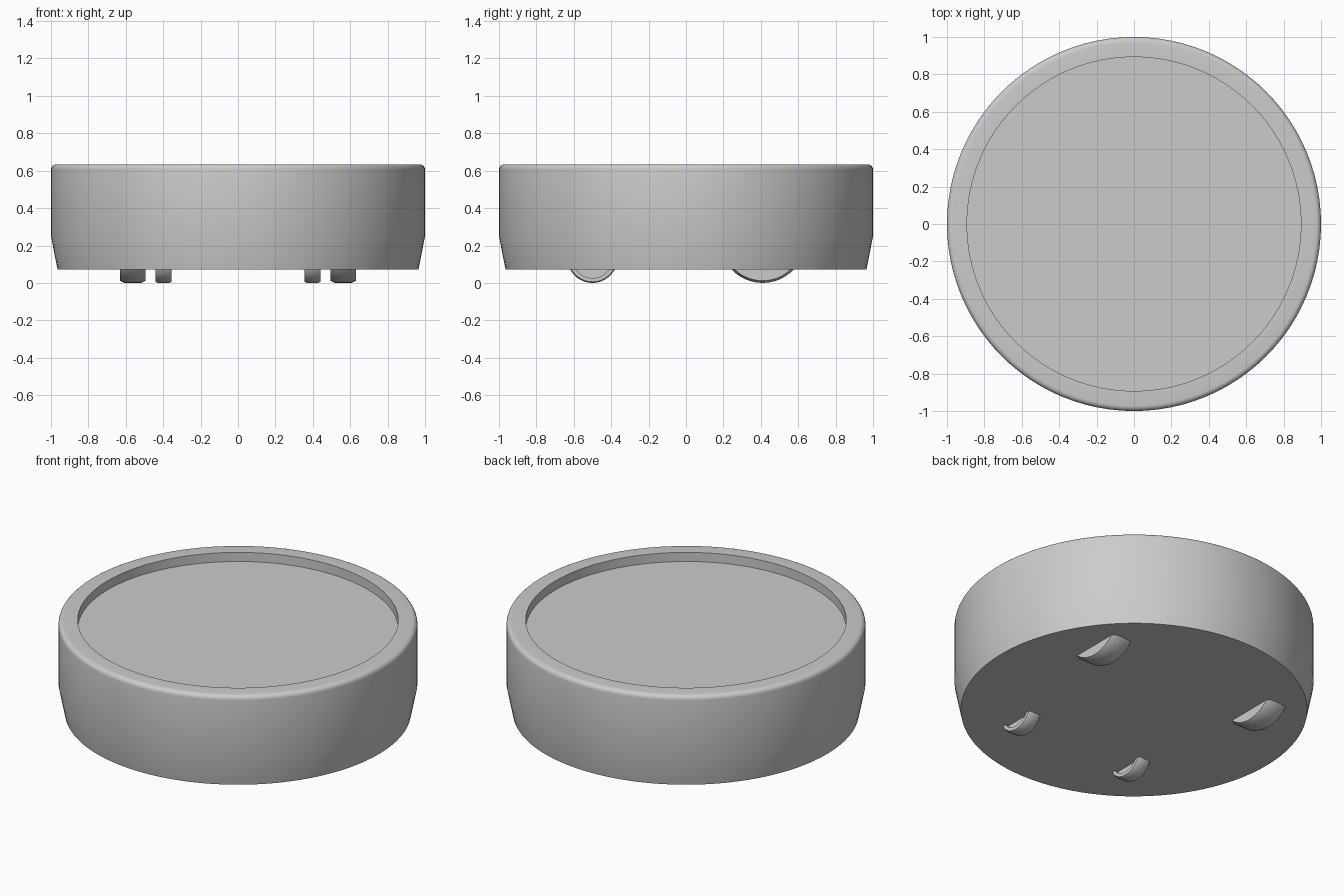
import bpy
import bmesh
from math import pi, sin, cos, radians
from mathutils import Matrix

cube = bpy.data.objects.get("Cube")
if cube:
    bpy.data.objects.remove(cube)

grey = bpy.data.materials.new("plain_grey")
grey.use_nodes = True
colour = (0.6, 0.6, 0.6, 1)
grey.diffuse_color = colour
grey.node_tree.nodes["Principled BSDF"].inputs["Base Color"].default_value = colour


def lathe(name, profile, segments):
    """Spin a (radius, height) profile around z; zero-radius ends become poles."""
    bm = bmesh.new()
    verts = [bm.verts.new((r, 0, z)) for r, z in profile]
    edges = [bm.edges.new(pair) for pair in zip(verts, verts[1:])]
    bmesh.ops.spin(bm, geom=verts + edges, cent=(0, 0, 0), axis=(0, 0, 1),
                   angle=2 * pi, steps=segments, use_merge=True)
    bmesh.ops.remove_doubles(bm, verts=bm.verts, dist=0.0001)
    bmesh.ops.recalc_face_normals(bm, faces=bm.faces)
    mesh = bpy.data.meshes.new(name)
    bm.to_mesh(mesh)
    bm.free()
    mesh.materials.append(grey)
    obj = bpy.data.objects.new(name, mesh)
    bpy.context.collection.objects.link(obj)
    bpy.ops.object.select_all(action='DESELECT')
    obj.select_set(True)
    bpy.context.view_layer.objects.active = obj
    bpy.ops.object.shade_smooth_by_angle(angle=radians(30))
    return obj


# Round housing: tapered foot, straight wall, rounded lip, sunken lid
top, lip = 0.634, 0.028
rounded = [(1 - lip + lip * cos(a), top - lip + lip * sin(a))
           for a in (i * pi / 10 for i in range(6))]
lathe("housing", [(0, 0.072), (0.965, 0.072), (1, 0.25)] + rounded
      + [(0.893, top), (0.893, 0.578), (0, 0.578)], 96)


# Wheels: bevelled tread, optionally with dished hubs
def wheel(name, x, y, radius, half, bevel, hub, dish):
    side = [(0, half - dish), (hub, half - dish), (hub, half),
            (radius - bevel, half), (radius, half - bevel * 2)]
    if not dish:
        side = [side[0]] + side[3:]
    obj = lathe(name, side + [(r, -h) for r, h in reversed(side)], 48)
    obj.data.transform(Matrix.Rotation(pi / 2, 4, 'Y'))
    obj.location = (x, y, radius)


for label, s in (("left", 1), ("right", -1)):
    wheel(label + "_drive_wheel", s * 0.563, 0.41, 0.229, 0.068, 0.012, 0, 0)
    wheel(label + "_caster_wheel", s * 0.398, -0.5, 0.134, 0.042, 0.006, 0.108, 0.02)
